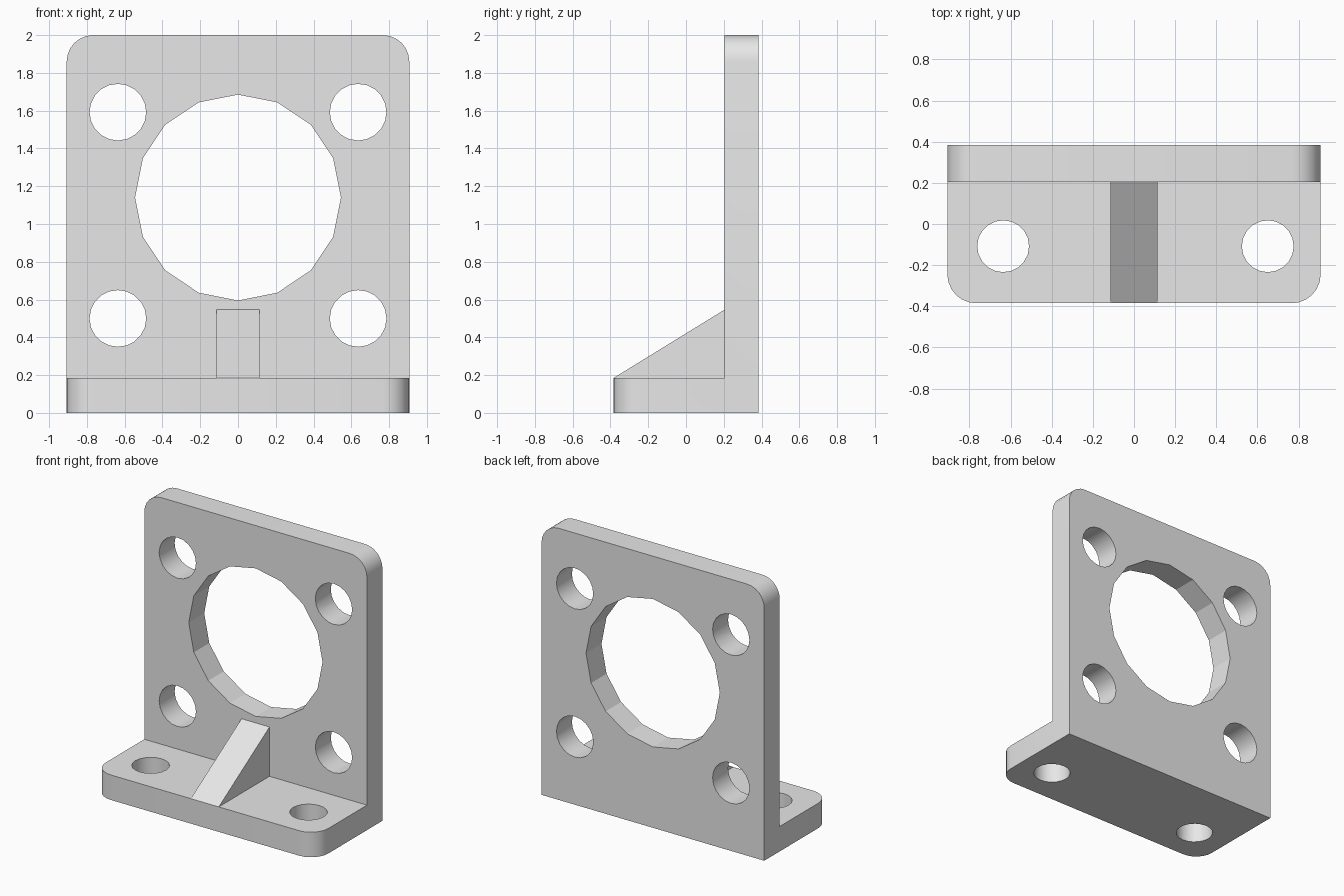
import bpy
import bmesh
from math import radians
from mathutils import Matrix, Vector

HALF_W, HALF_D, HEIGHT = 0.907, 0.385, 2.0
BASE_TOP, WALL_FRONT = 0.184, 0.205
CORNER = 0.14

cube = bpy.data.objects.get("Cube")
if cube:
    bpy.data.objects.remove(cube, do_unlink=True)

grey = bpy.data.materials.new("light_grey")
grey.use_nodes = True
grey.diffuse_color = (0.8, 0.8, 0.8, 1)
grey.node_tree.nodes["Principled BSDF"].inputs["Base Color"].default_value = (0.8, 0.8, 0.8, 1)


def make_object(name, bm):
    bmesh.ops.recalc_face_normals(bm, faces=bm.faces)
    mesh = bpy.data.meshes.new(name)
    bm.to_mesh(mesh)
    bm.free()
    mesh.materials.append(grey)
    obj = bpy.data.objects.new(name, mesh)
    bpy.context.collection.objects.link(obj)
    return obj


def extrude_profile(profile, x0, x1):
    """Sweep a (y, z) outline along x."""
    bm = bmesh.new()
    face = bm.faces.new([bm.verts.new((x0, y, z)) for y, z in profile])
    swept = bmesh.ops.extrude_face_region(bm, geom=[face])["geom"]
    verts = [g for g in swept if isinstance(g, bmesh.types.BMVert)]
    bmesh.ops.translate(bm, verts=verts, vec=(x1 - x0, 0, 0))
    return bm


def select_only(obj):
    bpy.ops.object.select_all(action='DESELECT')
    obj.select_set(True)
    bpy.context.view_layer.objects.active = obj


# L-shaped bracket with rounded top and front corners
bm = extrude_profile([(-HALF_D, 0), (HALF_D, 0), (HALF_D, HEIGHT), (WALL_FRONT, HEIGHT),
                      (WALL_FRONT, BASE_TOP), (-HALF_D, BASE_TOP)], -HALF_W, HALF_W)


def is_corner(edge):
    a, b = (v.co for v in edge.verts)
    if abs(a.x - b.x) > 0.01:
        return False
    at_top = min(a.z, b.z) > HEIGHT - 0.01
    at_front = max(a.y, b.y) < -HALF_D + 0.01
    return at_top or at_front


bmesh.ops.bevel(bm, geom=[e for e in bm.edges if is_corner(e)], offset=CORNER,
                offset_type='OFFSET', segments=6, profile=0.5, affect='EDGES')
bracket = make_object("bracket", bm)

# Cutter for the bore, wall bolt holes and base bolt holes
cut = bmesh.new()


def add_hole(center, radius, sides, depth, along_y):
    matrix = Matrix.Translation(Vector(center))
    if along_y:
        matrix = matrix @ Matrix.Rotation(radians(90), 4, 'X') @ Matrix.Rotation(radians(90), 4, 'Z')
    bmesh.ops.create_cone(cut, cap_ends=True, segments=sides, radius1=radius,
                          radius2=radius, depth=depth, matrix=matrix)


wall_mid = (WALL_FRONT + HALF_D) / 2
add_hole((0, wall_mid, 1.14), 0.545, 16, 0.4, True)
for x in (-0.636, 0.636):
    for z in (0.5, 1.592):
        add_hole((x, wall_mid, z), 0.15, 20, 0.4, True)
for x in (-0.636, 0.65):
    add_hole((x, -0.108, BASE_TOP / 2), 0.126, 20, 0.4, False)
cutter = make_object("hole_cutter", cut)
cutter.hide_render = True

boolean = bracket.modifiers.new("holes", 'BOOLEAN')
boolean.operation = 'DIFFERENCE'
boolean.solver = 'EXACT'
boolean.object = cutter
select_only(bracket)
bpy.ops.object.modifier_apply(modifier=boolean.name)
bpy.data.objects.remove(cutter, do_unlink=True)
bpy.ops.object.shade_smooth_by_angle(angle=radians(20))

# Triangular stiffening rib
make_object("support_rib", extrude_profile(
    [(-HALF_D, BASE_TOP), (WALL_FRONT, BASE_TOP), (WALL_FRONT, 0.547)], -0.115, 0.113))
